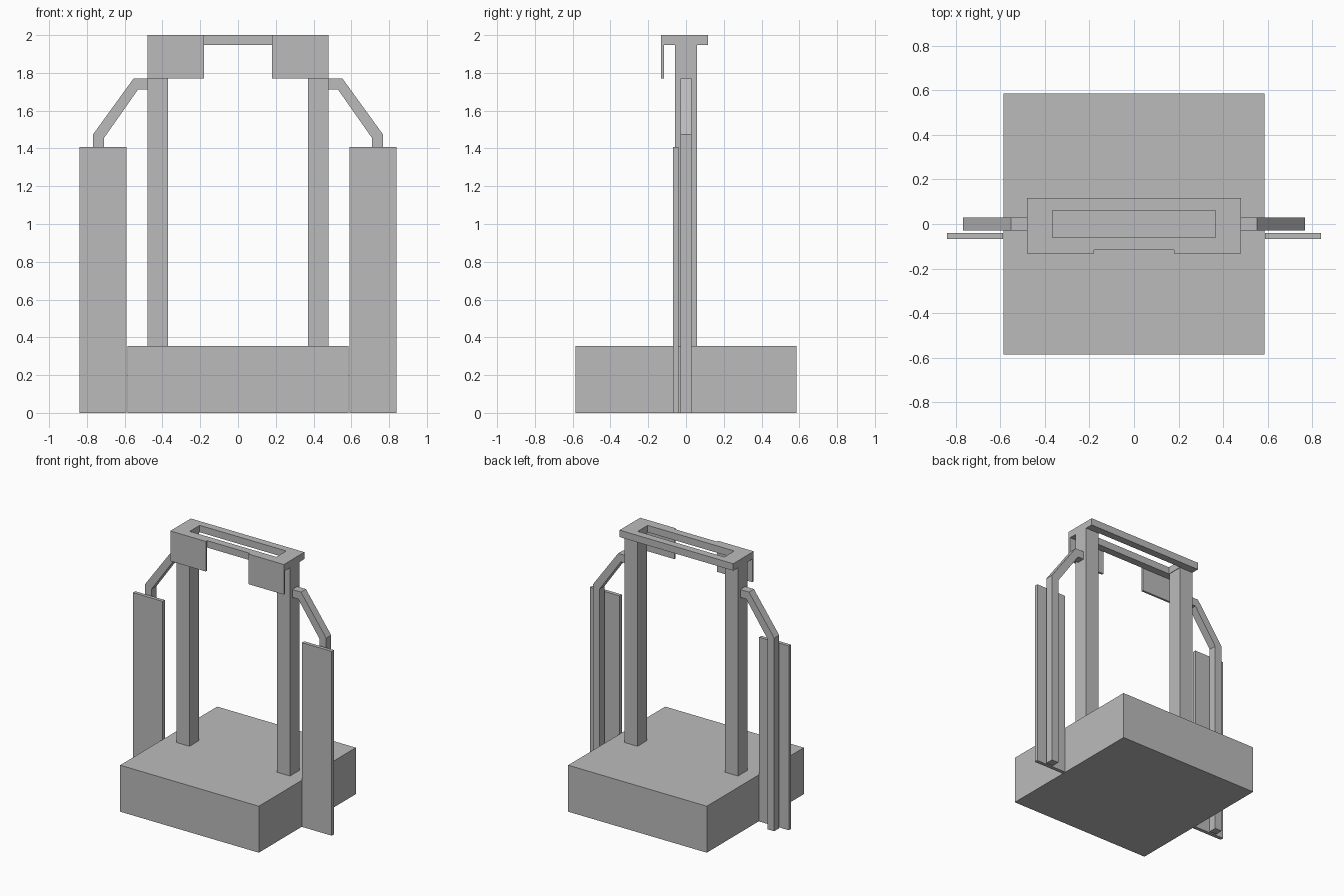
import bpy
import bmesh

cube = bpy.data.objects.get("Cube")
if cube:
    bpy.data.objects.remove(cube, do_unlink=True)

# Single matte grey
grey = bpy.data.materials.new("plain grey")
grey.use_nodes = True
colour = (0.5, 0.5, 0.5, 1)
grey.diffuse_color = colour
grey.node_tree.nodes["Principled BSDF"].inputs["Base Color"].default_value = colour


def finish(name, bm):
    bmesh.ops.recalc_face_normals(bm, faces=bm.faces)
    mesh = bpy.data.meshes.new(name)
    bm.to_mesh(mesh)
    bm.free()
    mesh.materials.append(grey)
    obj = bpy.data.objects.new(name, mesh)
    bpy.context.collection.objects.link(obj)
    return obj


def extrude(bm, faces, offset):
    result = bmesh.ops.extrude_face_region(bm, geom=faces)
    verts = [g for g in result["geom"] if isinstance(g, bmesh.types.BMVert)]
    bmesh.ops.translate(bm, verts=verts, vec=offset)


def prism(name, outline, y0, y1):
    """Extrude an outline in the x-z plane from y0 to y1."""
    bm = bmesh.new()
    face = bm.faces.new([bm.verts.new((x, y0, z)) for x, z in outline])
    extrude(bm, [face], (0, y1 - y0, 0))
    return finish(name, bm)


def box(name, x0, x1, y0, y1, z0, z1):
    return prism(name, [(x0, z0), (x1, z0), (x1, z1), (x0, z1)], y0, y1)


def rectangle(bm, hx, hy, z):
    return [bm.verts.new((sx * hx, sy * hy, z))
            for sx, sy in ((-1, -1), (1, -1), (1, 1), (-1, 1))]


# Base block
box("base", -0.586, 0.586, -0.586, 0.586, 0, 0.355)

# Top frame with a long rectangular opening
bm = bmesh.new()
outer = rectangle(bm, 0.48, 0.116, 1.947)
inner = rectangle(bm, 0.366, 0.06, 1.947)
ring = [bm.faces.new((outer[i], outer[(i + 1) % 4], inner[(i + 1) % 4], inner[i]))
        for i in range(4)]
extrude(bm, ring, (0, 0, 2 - 1.947))
finish("top_frame", bm)

# Bent side arm: out from the post, sloping down, then straight to the ground
arm = [(0.48, 1.77), (0.553, 1.77), (0.767, 1.475), (0.767, 0),
       (0.709, 0), (0.709, 1.456), (0.53, 1.711), (0.48, 1.711)]

# Mirrored parts
for side, s in (("left", 1), ("right", -1)):
    box(side + "_post", s * 0.37, s * 0.48, -0.057, 0.057, 0.355, 1.947)
    box(side + "_hanging_plate", s * 0.18, s * 0.48, -0.132, -0.116, 1.77, 2)
    box(side + "_side_panel", s * 0.589, s * 0.84, -0.068, -0.041, 0, 1.408)
    prism(side + "_arm", [(s * x, z) for x, z in arm], -0.03, 0.03)
